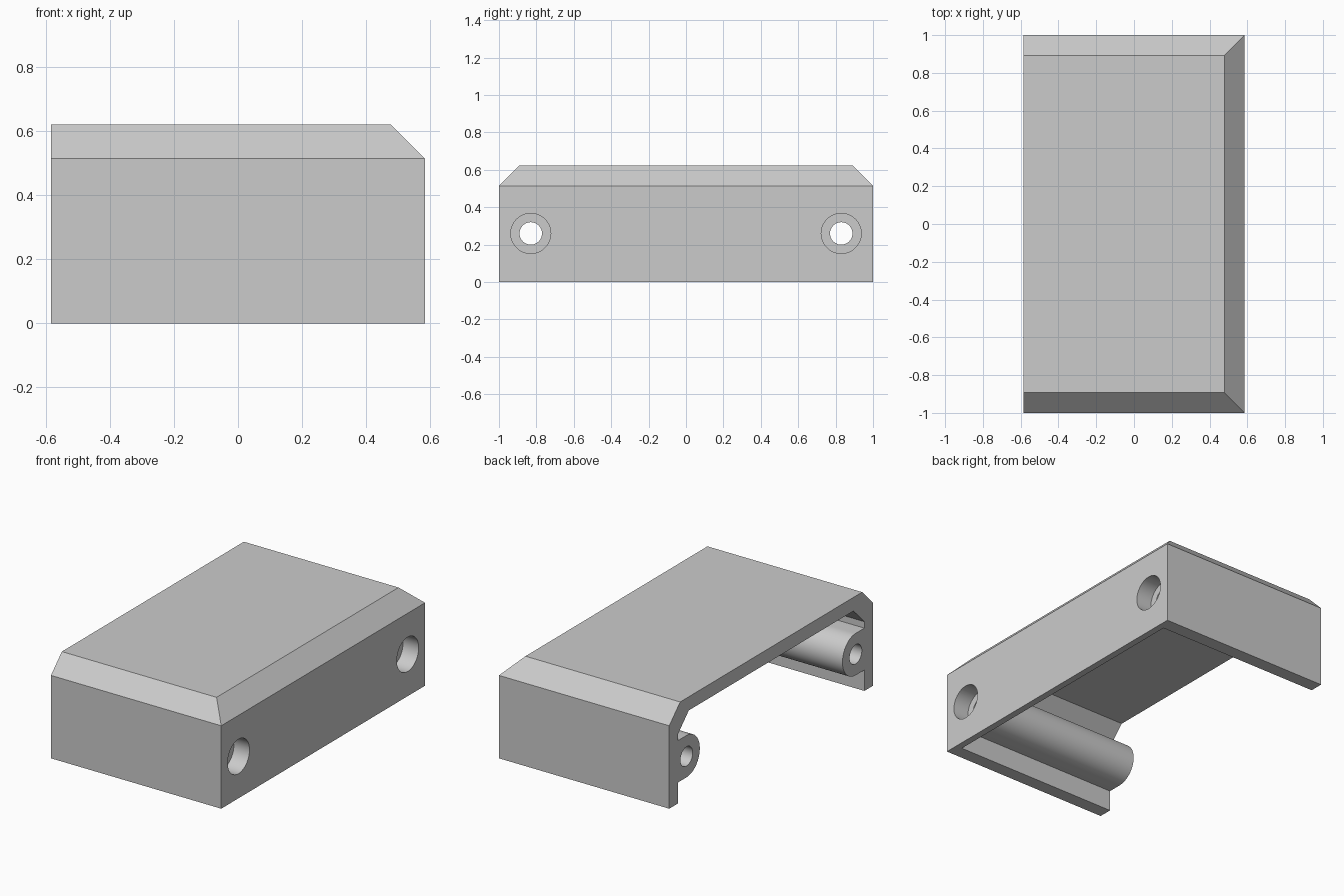
import bpy, bmesh, math
from mathutils import Matrix

cube = bpy.data.objects.get("Cube")
if cube:
    bpy.data.objects.remove(cube, do_unlink=True)

HX, TOP, CHAMFER, WALL = 0.585, 0.622, 0.107, 0.085
HOLE_Y, HOLE_Z = 0.83, 0.26

grey = bpy.data.materials.new("plain grey")
grey.use_nodes = True
grey.diffuse_color = (0.6, 0.6, 0.6, 1)
grey.node_tree.nodes["Principled BSDF"].inputs["Base Color"].default_value = (0.6, 0.6, 0.6, 1)


def finish(name, bm):
    bmesh.ops.recalc_face_normals(bm, faces=bm.faces)
    mesh = bpy.data.meshes.new(name)
    bm.to_mesh(mesh)
    bm.free()
    mesh.materials.append(grey)
    obj = bpy.data.objects.new(name, mesh)
    bpy.context.collection.objects.link(obj)
    return obj


def chamfered_block(name, x0, x1, y, z0, z1):
    """Block whose top edges are bevelled on every side but the open -x end."""
    bm = bmesh.new()
    rings = []
    for z, c in ((z0, 0), (z1 - CHAMFER, 0), (z1, CHAMFER)):
        rings.append([bm.verts.new(p) for p in (
            (x0, c - y, z), (x1 - c, c - y, z), (x1 - c, y - c, z), (x0, y - c, z))])
    for low, high in zip(rings, rings[1:]):
        for i in range(4):
            j = (i + 1) % 4
            bm.faces.new((low[i], low[j], high[j], high[i]))
    bm.faces.new(rings[0])
    bm.faces.new(rings[-1])
    return finish(name, bm)


def rod(name, x0, x1, y, radius):
    """Cylinder along x, at the screw height."""
    bm = bmesh.new()
    place = Matrix.Translation(((x0 + x1) / 2, y, HOLE_Z)) @ Matrix.Rotation(math.pi / 2, 4, 'Y')
    bmesh.ops.create_cone(bm, cap_ends=True, segments=64, radius1=radius,
                          radius2=radius, depth=x1 - x0, matrix=place)
    return finish(name, bm)


def screw_boss(name, x0, x1, side, radius):
    """Round boss joined to the side wall: a U profile drawn out along x."""
    bm = bmesh.new()
    profile = [(0.95, HOLE_Z - radius)]
    for i in range(33):
        a = -math.pi / 2 - math.pi * i / 32
        profile.append((HOLE_Y + radius * math.cos(a), HOLE_Z + radius * math.sin(a)))
    profile.append((0.95, HOLE_Z + radius))
    face = bm.faces.new([bm.verts.new((x0, side * y, z)) for y, z in profile])
    new = bmesh.ops.extrude_face_region(bm, geom=[face])["geom"]
    bmesh.ops.translate(bm, vec=(x1 - x0, 0, 0),
                        verts=[v for v in new if isinstance(v, bmesh.types.BMVert)])
    return finish(name, bm)


def combine(target, tool, operation):
    mod = target.modifiers.new(operation.title(), 'BOOLEAN')
    mod.object, mod.operation, mod.solver = tool, operation, 'EXACT'
    bpy.context.view_layer.objects.active = target
    bpy.ops.object.modifier_apply(modifier=mod.name)
    bpy.data.objects.remove(tool, do_unlink=True)


# Hollow cover, open below and at one end, with a thinner end wall
cover = chamfered_block("end_cover", -HX, HX, 1, 0, TOP)
combine(cover, chamfered_block("hollow", -HX - 0.1, HX - 0.042, 1 - WALL, -0.1, TOP - WALL),
        'DIFFERENCE')

# Screw bosses with a through hole and a counterbore
for side in (-1, 1):
    y = side * HOLE_Y
    combine(cover, screw_boss("screw_boss", -HX, HX - 0.02, side, 0.13), 'UNION')
    combine(cover, rod("screw_hole", -HX - 0.1, HX + 0.1, y, 0.06), 'DIFFERENCE')
    combine(cover, rod("counterbore", HX - 0.107, HX + 0.1, y, 0.107), 'DIFFERENCE')

bpy.ops.object.select_all(action='DESELECT')
cover.select_set(True)
bpy.context.view_layer.objects.active = cover
bpy.ops.object.shade_smooth_by_angle(angle=math.radians(30))
